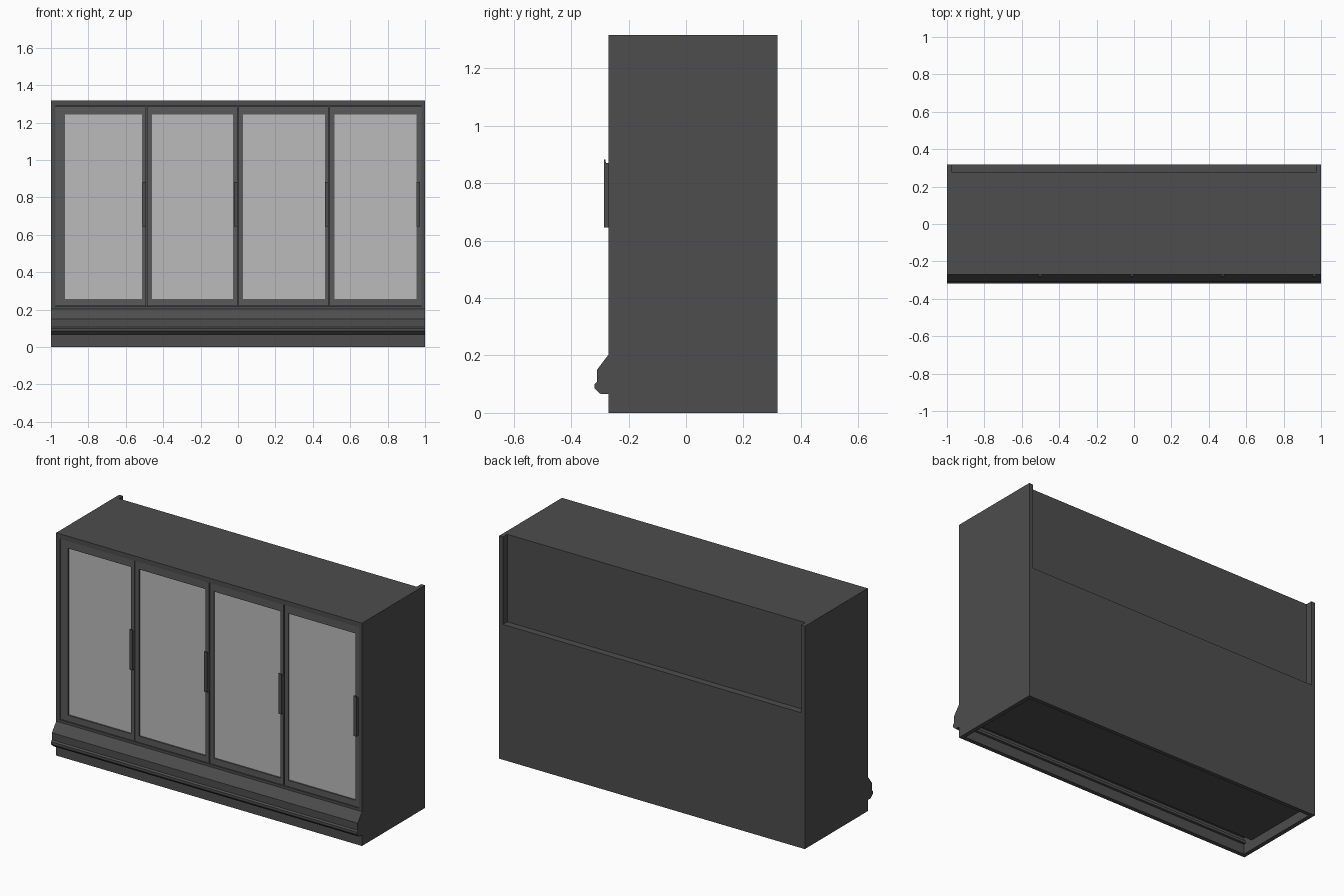
import bpy, bmesh

if "Cube" in bpy.data.objects:
    bpy.data.objects.remove(bpy.data.objects["Cube"])


def material(name, v):
    m = bpy.data.materials.new(name)
    m.diffuse_color = (v, v, v, 1)
    m.use_nodes = True
    m.node_tree.nodes["Principled BSDF"].inputs["Base Color"].default_value = m.diffuse_color
    return m


DARK = material("dark_metal", 0.075)
FRAME = material("frame_metal", 0.1)
GLASS = material("pale_glass", 0.5)


def add_mesh(name, verts, faces, mat=DARK):
    me = bpy.data.meshes.new(name)
    me.from_pydata(verts, [], faces)
    bm = bmesh.new()
    bm.from_mesh(me)
    bmesh.ops.recalc_face_normals(bm, faces=bm.faces)
    bm.to_mesh(me)
    bm.free()
    me.materials.append(mat)
    ob = bpy.data.objects.new(name, me)
    bpy.context.collection.objects.link(ob)
    return ob


def extrude_x(name, profile, x0, x1, mat=DARK):
    """Extrude a (y, z) profile along x."""
    n = len(profile)
    verts = [(x, y, z) for x in (x0, x1) for y, z in profile]
    faces = [(i, (i + 1) % n, n + (i + 1) % n, n + i) for i in range(n)]
    faces += [tuple(range(n)), tuple(range(n, 2 * n))]
    return add_mesh(name, verts, faces, mat)


def box(name, x0, x1, y0, y1, z0, z1, mat=DARK):
    return extrude_x(name, [(y0, z0), (y1, z0), (y1, z1), (y0, z1)], x0, x1, mat)


def loft_rects(name, rects, mat=DARK):
    """Bridge successive upright rectangles (x0, x1, z0, z1, y)."""
    verts, faces = [], []
    for x0, x1, z0, z1, y in rects:
        verts += [(x0, y, z0), (x1, y, z0), (x1, y, z1), (x0, y, z1)]
    for r in range(len(rects) - 1):
        for i in range(4):
            j = (i + 1) % 4
            faces.append((4 * r + i, 4 * r + j, 4 * r + 4 + j, 4 * r + 4 + i))
    return add_mesh(name, verts, faces, mat)


def cut(target, *bounds):
    cutter = box("cutter", *bounds)
    cutter.hide_render = True
    mod = target.modifiers.new("cut", "BOOLEAN")
    mod.operation, mod.solver, mod.object = "DIFFERENCE", "EXACT", cutter
    bpy.context.view_layer.objects.active = target
    bpy.ops.object.modifier_apply(modifier=mod.name)
    bpy.data.objects.remove(cutter)


# Cabinet shell with rear recess, hollow base and shallow door opening
body = box("cabinet_body", -1, 1, -0.27, 0.318, 0, 1.317)
cut(body, -0.975, 0.975, 0.277, 0.4, 0.8, 1.4)
cut(body, -0.975, 0.975, -0.245, 0.295, -0.1, 0.058)
cut(body, -0.975, 0.975, -0.245, -0.18, -0.1, 0.1)
cut(body, -0.976, 0.98, -0.4, -0.25, 0.218, 1.288)

# Front bumper and the rail behind it
extrude_x("front_bumper", [(-0.27, 0.203), (-0.31, 0.15), (-0.31, 0.108), (-0.318, 0.1),
                           (-0.318, 0.085), (-0.298, 0.066), (-0.27, 0.066)], -1, 1)
box("base_rail", -0.975, 0.975, -0.245, -0.23, 0.06, 0.075)

# Doors: outer x limits, then glass x limits
doors = [(-0.976, -0.491, -0.925, -0.513), (-0.486, -0.002, -0.46, -0.027),
         (0.003, 0.484, 0.028, 0.465), (0.489, 0.98, 0.515, 0.955)]
Z0, Z1, G0, G1 = 0.22, 1.286, 0.257, 1.243
handle_profile = [(-0.265, 0.645), (-0.285, 0.645), (-0.285, 0.883),
                  (-0.281, 0.883), (-0.279, 0.87), (-0.265, 0.87)]
for k, (a, b, c, d) in enumerate(doors, 1):
    loft_rects(f"door_frame_{k}", [(a, b, Z0, Z1, -0.25), (a, b, Z0, Z1, -0.266),
                                   (c, d, G0, G1, -0.266), (c, d, G0, G1, -0.257)], FRAME)
    add_mesh(f"door_glass_{k}", [(c, -0.258, G0), (d, -0.258, G0),
                                 (d, -0.258, G1), (c, -0.258, G1)], [(0, 1, 2, 3)], GLASS)
    h = min(b, 0.974)
    extrude_x(f"door_handle_{k}", handle_profile, h - 0.02, h)
